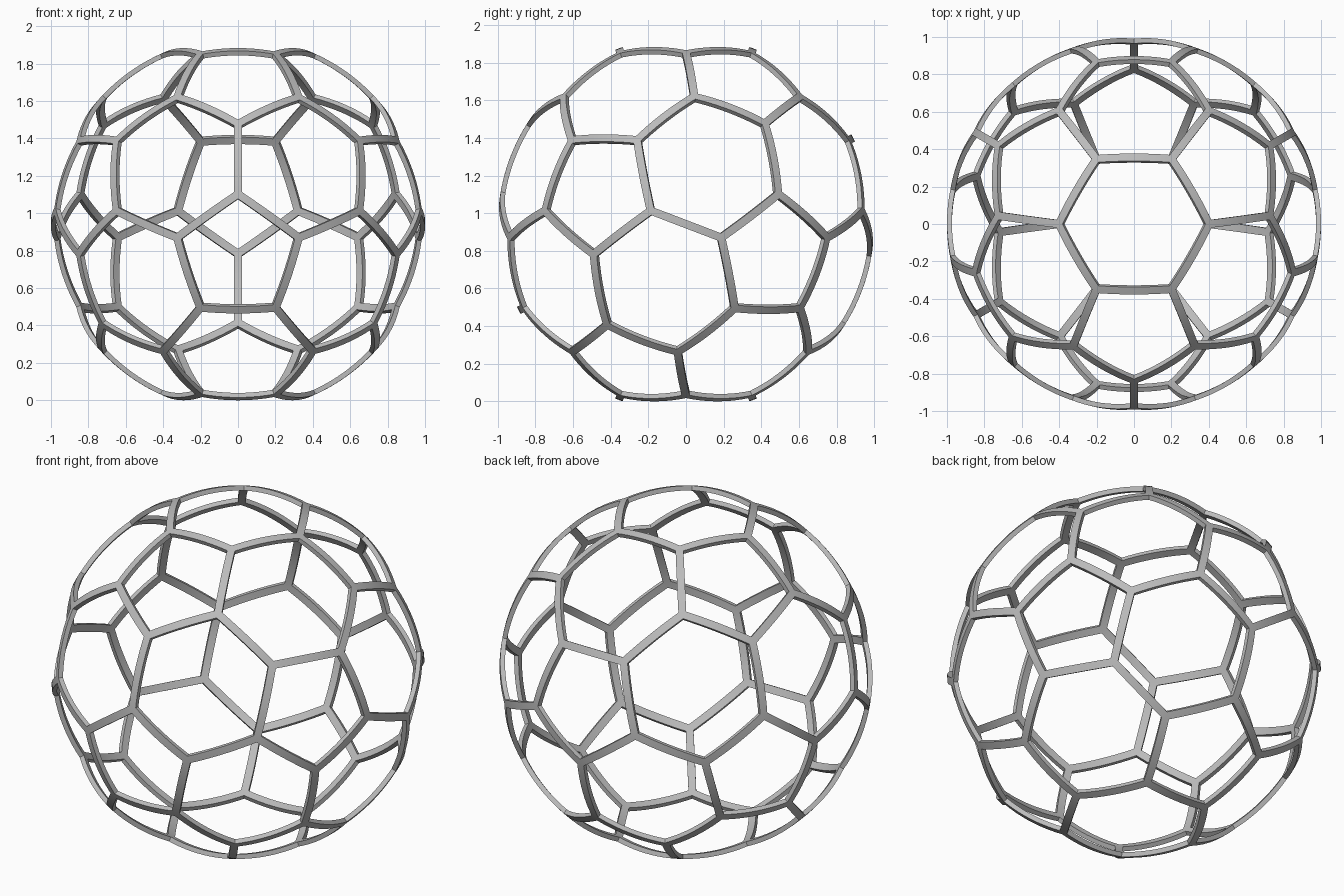
import bpy, bmesh, math
from itertools import combinations
from mathutils import Vector, Matrix

SEGMENTS = 10       # arc pieces per bar
HALF_WIDTH = 0.021
DEPTH = 0.026

if "Cube" in bpy.data.objects:
    bpy.data.objects.remove(bpy.data.objects["Cube"], do_unlink=True)

# Icosahedron corners that the ball is truncated from
phi = (1 + math.sqrt(5)) / 2
corners = []
for s in (-1, 1):
    for t in (-phi, phi):
        corners += [Vector((0, s, t)), Vector((s, t, 0)), Vector((t, 0, s))]

# Turn it so a hexagon is on top with a pentagon below its front edge
front = Vector((phi, 0, 1))
up = (Vector((0, 1, phi)) + Vector((0, -1, phi)) + front).normalized()
back = -(front - up * front.dot(up)).normalized()
turn = Matrix((back.cross(up), back, up))
corners = [turn @ c for c in corners]


def near(a, b):
    return 0.1 < (a - b).length < 2.1


def ordered(points):
    """Unit-sphere panel outline, counter-clockwise seen from outside."""
    centre = sum(points, Vector()).normalized()
    u = (points[0] - centre * points[0].dot(centre)).normalized()
    w = centre.cross(u)
    points = sorted(points, key=lambda p: math.atan2(p.dot(w), p.dot(u)))
    return [p.normalized() for p in points]


# Twelve pentagons and twenty hexagons
panels = [ordered([(2 * c + n) / 3 for n in corners if near(c, n)]) for c in corners]
for tri in combinations(corners, 3):
    if all(near(a, b) for a, b in combinations(tri, 2)):
        panels.append(ordered([(2 * a + b) / 3 for a in tri for b in tri if a is not b]))


def arc(a, b):
    return [a.lerp(b, i / SEGMENTS).normalized() for i in range(SEGMENTS + 1)]


def inset_corner(point, m1, m2):
    """Mitred corner at equal distance from both neighbouring bars."""
    s = (m1 + m2) * (HALF_WIDTH / (1 + m1.dot(m2)))
    return s + point * math.sqrt(1 - s.length_squared)


# Each panel contributes the inner half of the bars around it
bm = bmesh.new()
for outline in panels:
    n = len(outline)
    sides = [outline[i].cross(outline[(i + 1) % n]).normalized() for i in range(n)]
    inner = [inset_corner(outline[i], sides[i - 1], sides[i]) for i in range(n)]
    for i in range(n):
        j = (i + 1) % n
        outer_row = [bm.verts.new(p) for p in arc(outline[i], outline[j])]
        inner_row = [bm.verts.new(p) for p in arc(inner[i], inner[j])]
        for k in range(SEGMENTS):
            bm.faces.new((outer_row[k], outer_row[k + 1], inner_row[k + 1], inner_row[k]))
bmesh.ops.remove_doubles(bm, verts=bm.verts, dist=0.0005)
lowest = min(v.co.z for v in bm.verts)
bmesh.ops.translate(bm, verts=bm.verts, vec=(0, 0, -lowest))

mesh = bpy.data.meshes.new("ball_frame")
bm.to_mesh(mesh)
bm.free()
frame = bpy.data.objects.new("ball_frame", mesh)
bpy.context.collection.objects.link(frame)

# Grey metal
grey = bpy.data.materials.new("grey")
grey.use_nodes = True
colour = (0.5, 0.5, 0.5, 1)
grey.diffuse_color = colour
grey.node_tree.nodes["Principled BSDF"].inputs["Base Color"].default_value = colour
mesh.materials.append(grey)

# Bar thickness toward the centre, then smooth arcs with crisp edges
solid = frame.modifiers.new("thickness", "SOLIDIFY")
solid.thickness = DEPTH
solid.offset = -1
bpy.ops.object.select_all(action="DESELECT")
bpy.context.view_layer.objects.active = frame
frame.select_set(True)
bpy.ops.object.modifier_apply(modifier=solid.name)
bpy.ops.object.shade_smooth_by_angle(angle=math.radians(35))
